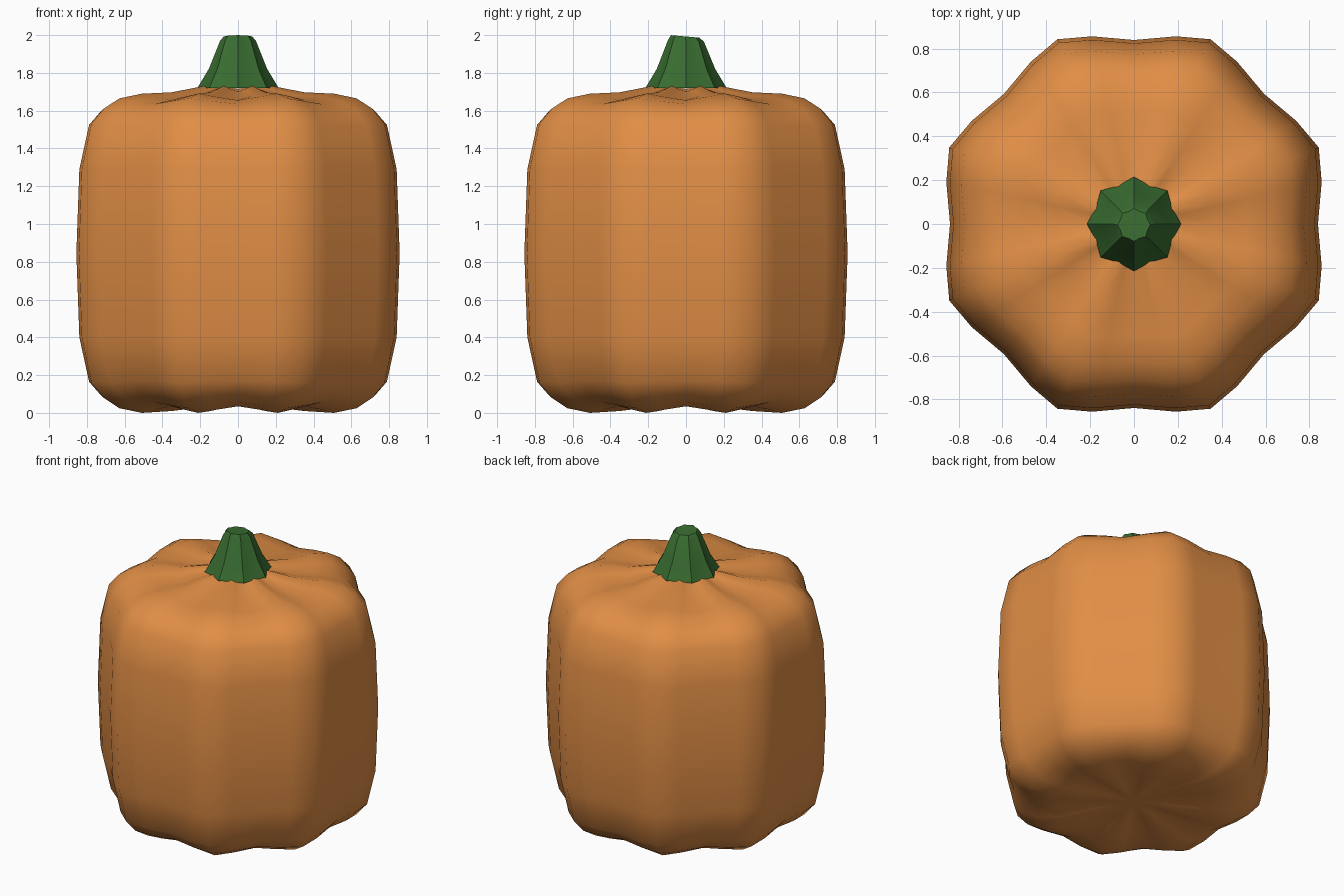
import bpy, bmesh
from math import sin, cos, radians

if "Cube" in bpy.data.objects:
    bpy.data.objects.remove(bpy.data.objects["Cube"])

LOBES = 8


def material(name, color):
    m = bpy.data.materials.new(name)
    m.diffuse_color = (*color, 1)
    m.use_nodes = True
    m.node_tree.nodes["Principled BSDF"].inputs["Base Color"].default_value = m.diffuse_color
    return m


def skin(name, rings, mat, sharp):
    """Bridge equal-sized closed rings and cap both ends with fans."""
    bm = bmesh.new()
    vs = [[bm.verts.new(p) for p in ring] for ring in rings]
    n = len(vs[0])
    for a, b in zip(vs, vs[1:]):
        for i in range(n):
            j = (i + 1) % n
            bm.faces.new((a[i], a[j], b[j], b[i]))
    for ring in (vs[0], vs[-1]):
        c = bm.verts.new((0, sum(v.co.y for v in ring) / n, sum(v.co.z for v in ring) / n))
        for i in range(n):
            bm.faces.new((ring[i], ring[(i + 1) % n], c))
    bmesh.ops.recalc_face_normals(bm, faces=bm.faces)
    me = bpy.data.meshes.new(name)
    bm.to_mesh(me)
    bm.free()
    ob = bpy.data.objects.new(name, me)
    bpy.context.collection.objects.link(ob)
    me.materials.append(mat)
    bpy.ops.object.select_all(action='DESELECT')
    ob.select_set(True)
    bpy.context.view_layer.objects.active = ob
    bpy.ops.object.shade_smooth_by_angle(angle=radians(sharp))
    return ob


# Pumpkin body: each lobe runs groove, shoulder, crest, shoulder
lobe = [(0, 0.0), (12.6, 0.52), (22.5, 1.0), (32.4, 0.52)]
# radius at crest, height, groove depth in radius (fraction) and in height
profile = [(0.20, 0.03, 0.0, 0.015), (0.38, 0.01, 0.04, 0.035), (0.55, 0.0, 0.08, 0.035),
           (0.68, 0.025, 0.08, 0.03), (0.77, 0.08, 0.08, 0.02), (0.84, 0.16, 0.08, 0.01),
           (0.895, 0.40, 0.08, 0), (0.912, 0.845, 0.08, 0), (0.895, 1.29, 0.08, 0),
           (0.84, 1.53, 0.08, -0.01), (0.77, 1.61, 0.08, -0.02), (0.68, 1.665, 0.08, -0.03),
           (0.55, 1.69, 0.08, -0.035), (0.38, 1.697, 0.04, -0.035), (0.20, 1.73, 0.0, -0.03)]
rings = []
for r, z, dr, dz in profile:
    ring = []
    for k in range(LOBES):
        for off, t in lobe:
            a = radians(k * 360 / LOBES + off)
            rr = r * (1 - dr * (1 - t))
            ring.append((rr * cos(a), rr * sin(a), z + dz * (1 - t)))
    rings.append(ring)
skin("pumpkin_body", rings, material("orange_skin", (0.75, 0.27, 0.06)), 60)

# Stem: fluted, flared at the base, with a slightly slanted tip
stem = [(0.215, 1.72, 0.0, 0.0), (0.155, 1.82, 0.0, 0.0), (0.095, 1.97, 0.0, -0.05),
        (0.075, 1.993, -0.004, -0.09)]
rings = []
for r, z, dy, slant in stem:
    ring = []
    for i in range(16):
        a = radians(i * 22.5)
        rr = r * (0.88 if i % 2 else 1.0)
        y = rr * sin(a)
        ring.append((rr * cos(a), y + dy, z + slant * y))
    rings.append(ring)
skin("stem", rings, material("green_stem", (0.04, 0.15, 0.03)), 30)
